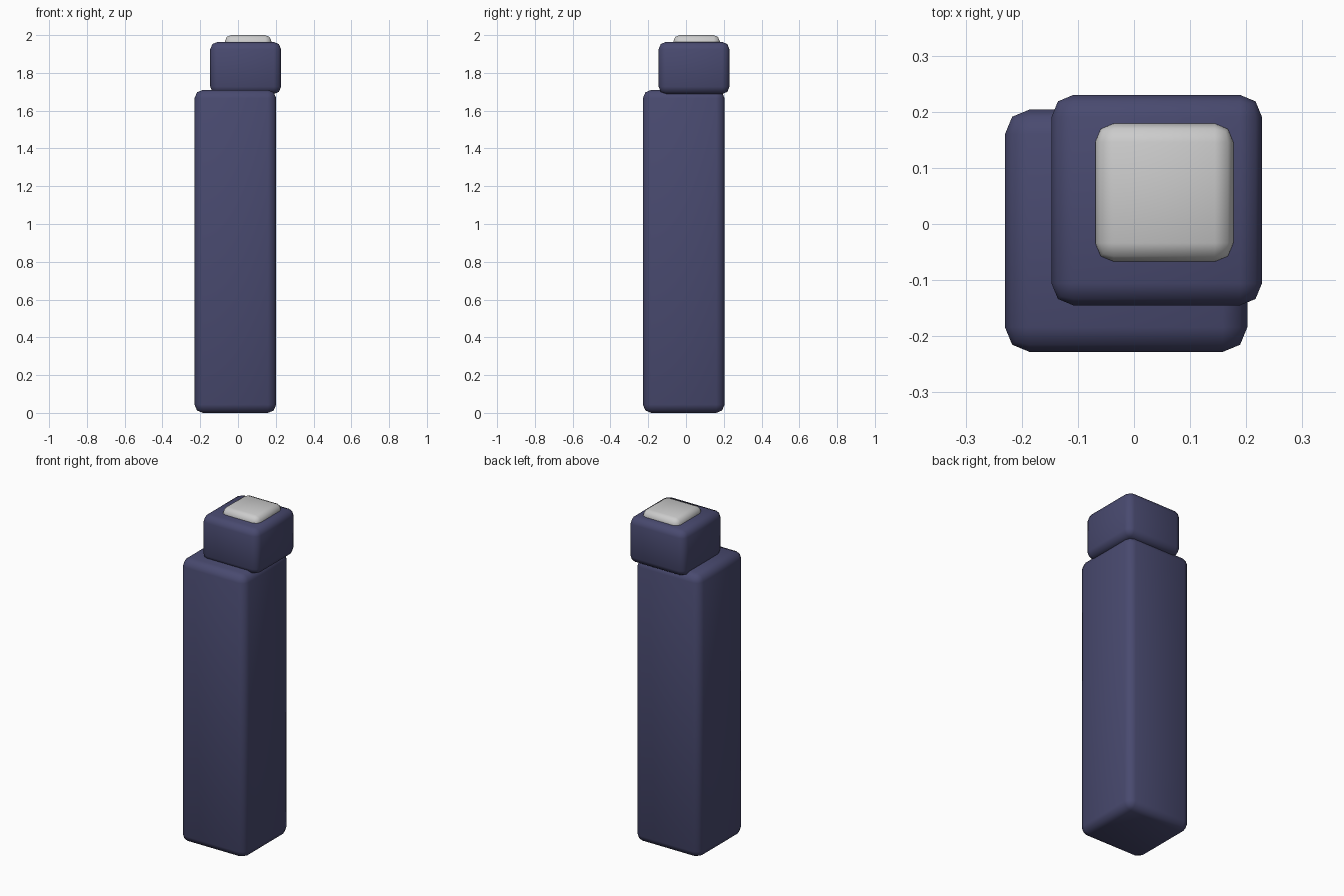
import bpy
from mathutils import Vector

if "Cube" in bpy.data.objects:
    bpy.data.objects.remove(bpy.data.objects["Cube"])

navy = bpy.data.materials.new("navy")
navy.diffuse_color = (0.066, 0.068, 0.16, 1)
navy.use_nodes = True
navy.node_tree.nodes["Principled BSDF"].inputs["Base Color"].default_value = navy.diffuse_color


def rounded_box(name, lo, hi, bevel, material=None):
    lo, hi = Vector(lo), Vector(hi)
    bpy.ops.mesh.primitive_cube_add(size=1, location=(lo + hi) / 2)
    ob = bpy.context.object
    ob.name = name
    ob.scale = hi - lo
    bpy.ops.object.transform_apply(location=False, rotation=False, scale=True)
    mod = ob.modifiers.new("round_edges", 'BEVEL')
    mod.width = bevel
    mod.segments = 2
    bpy.ops.object.modifier_apply(modifier=mod.name)
    bpy.ops.object.shade_smooth()
    if material:
        ob.data.materials.append(material)
    return ob


# Tall main body
rounded_box("body", (-0.23, -0.228, 0), (0.202, 0.204, 1.71), 0.044, navy)
# Offset lid block
rounded_box("lid", (-0.147, -0.145, 1.688), (0.228, 0.23, 1.964), 0.039, navy)
# Grey button on the lid
rounded_box("button", (-0.069, -0.067, 1.93), (0.177, 0.179, 2.0), 0.033)
